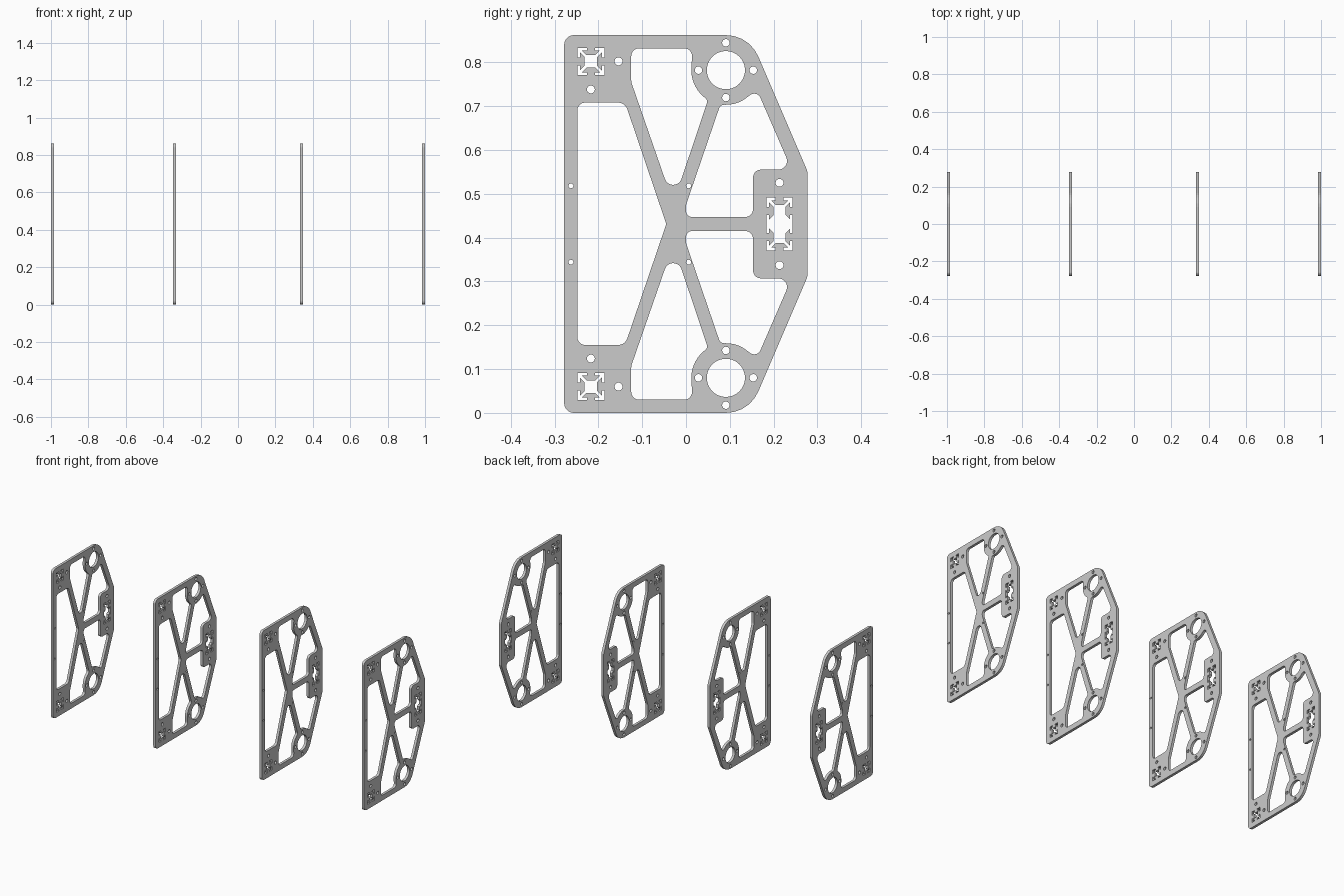
import bpy, bmesh
from math import radians, sin, cos, tan, pi
from mathutils import Vector, Matrix

if "Cube" in bpy.data.objects:
    bpy.data.objects.remove(bpy.data.objects["Cube"])

H = 0.862          # plate height
THICK = 0.015
RING = (0.091, 0.782)


def rounded(pts):
    """Round the corners of a closed (y, z, radius) profile."""
    out, n = [], len(pts)
    for i, (y, z, r) in enumerate(pts):
        p = Vector((y, z))
        if r == 0:
            out.append(p)
            continue
        prev, nxt = pts[i - 1], pts[(i + 1) % n]
        a, b = Vector(prev[:2]) - p, Vector(nxt[:2]) - p
        half = a.angle(b) / 2
        t = min(r / tan(half), a.length * (0.5 if prev[2] else 0.9),
                b.length * (0.5 if nxt[2] else 0.9))
        r = t * tan(half)
        a.normalize()
        b.normalize()
        mid = (a + b).normalized()
        c = p + mid * (r / sin(half))
        side = (a - mid * a.dot(mid)).normalized()
        sweep = pi / 2 - half
        steps = max(3, int(sweep * 2 / 0.2))
        for k in range(steps + 1):
            w = sweep * (1 - 2 * k / steps)
            out.append(c + (side * sin(w) - mid * cos(w)) * r)
    return out


def flip(pts):
    return [(p[0], H - p[1], *p[2:]) for p in reversed(pts)]


def circle(y, z, r, n=24):
    return [(y + r * cos(2 * pi * k / n), z + r * sin(2 * pi * k / n)) for k in range(n)]


def ring_arc(a0, a1, n, end0, end1, r=0.079):
    rad = [end0] + [0] * (n - 1) + [end1]
    ang = [radians(a0 + (a1 - a0) * k / n) for k in range(n + 1)]
    return [(RING[0] + r * cos(a), RING[1] + r * sin(a), f) for a, f in zip(ang, rad)]


def four_way(quarter):
    """Mirror a first-quadrant path (from +x axis to +y axis) into all quadrants."""
    q = list(quarter)
    top = q + [(-x, y) for x, y in reversed(q)]
    return top + [(x, -y) for x, y in reversed(top)]


def place(pts, y, z, s):
    return [(y + s * p[0], z + s * p[1]) for p in pts]


# Outer outline
half_outline = [(0.277, 0.552, 0.02), (0.144, H, 0.08), (-0.278, H, 0.022)]
loops = [rounded(half_outline + flip(half_outline))]

# Left window, spanning both halves
loops.append(rounded([(-0.248, 0.155, 0.018), (-0.139, 0.155, 0.022), (-0.045, 0.431, 0.012),
                      (-0.139, 0.708, 0.022), (-0.248, 0.708, 0.018)]))

# Upper triangular window and upper right window
upper = [
    rounded([(-0.125, 0.832, 0.018), (0.015, 0.832, 0.018)]
            + ring_arc(175, 239, 8, 0, 0.012)
            + [(-0.029, 0.4785, 0.02), (-0.125, 0.755, 0.03)]),
    rounded([(0.0, 0.447, 0.018), (0.153, 0.447, 0.018), (0.153, 0.555, 0.018),
             (0.241, 0.555, 0.02), (0.162, 0.737, 0.018)]
            + ring_arc(300, 261, 5, 0.025, 0.012)
            + [(0.0, 0.4745, 0.03)]),
]

# Bearing hole and bolt holes
upper.append(circle(*RING, 0.0435, 48))
for dy, dz in ((1, 0), (-1, 0), (0, 1), (0, -1)):
    upper.append(circle(RING[0] + 0.0625 * dy, RING[1] + 0.0625 * dz, 0.0085))
for y, z, r in ((-0.154, 0.802, 0.009), (-0.217, 0.738, 0.009), (0.2135, 0.525, 0.009),
                (-0.2625, 0.518, 0.0055), (0.006, 0.518, 0.0055)):
    upper.append(circle(y, z, r))

# Slotted-rail cutout in the corner
square_rail = [(0.46, 0.32), (0.8, 0.66), (0.8, 0.3), (1, 0.3), (1, 1),
               (0.3, 1), (0.3, 0.8), (0.66, 0.8), (0.32, 0.46)]
upper.append(place(four_way(square_rail), -0.217, 0.802, 0.031))
loops += upper + [flip(l) for l in upper]

# Double-height rail cutout in the right pad
double_rail = [(1, 0.7), (0.8, 0.7), (0.8, 0.34), (0.46, 0.68), (0.46, 1.32), (0.8, 1.66),
               (0.8, 1.3), (1, 1.3), (1, 2), (0.3, 2), (0.3, 1.8), (0.66, 1.8), (0.32, 1.46)]
loops.append(place(four_way(double_rail), 0.2135, H / 2, 0.030))

# Fill the profile and extrude it to a plate
curve = bpy.data.curves.new("plate_profile", 'CURVE')
curve.dimensions = '2D'
curve.fill_mode = 'BOTH'
curve.extrude = THICK / 2
for loop in loops:
    s = curve.splines.new('POLY')
    s.points.add(len(loop) - 1)
    for pt, p in zip(s.points, loop):
        pt.co = (p[0], p[1], 0, 1)
    s.use_cyclic_u = True
profile = bpy.data.objects.new("plate_profile", curve)
bpy.context.collection.objects.link(profile)
deps = bpy.context.evaluated_depsgraph_get()
mesh = bpy.data.meshes.new_from_object(profile.evaluated_get(deps))
bpy.data.objects.remove(profile)
mesh.name = "side_plate"

bm = bmesh.new()
bm.from_mesh(mesh)
bmesh.ops.remove_doubles(bm, verts=bm.verts, dist=1e-5)
bm.transform(Matrix(((0, 0, 1, 0), (1, 0, 0, 0), (0, 1, 0, 0), (0, 0, 0, 1))))
bmesh.ops.recalc_face_normals(bm, faces=bm.faces)
for f in bm.faces:
    f.smooth = False
bm.to_mesh(mesh)
bm.free()

# Four identical plates in a row
for name, x in (("outer_left_plate", -0.9925), ("inner_left_plate", -0.339),
                ("inner_right_plate", 0.339), ("outer_right_plate", 0.9925)):
    plate = bpy.data.objects.new(name, mesh)
    plate.location.x = x
    bpy.context.collection.objects.link(plate)
